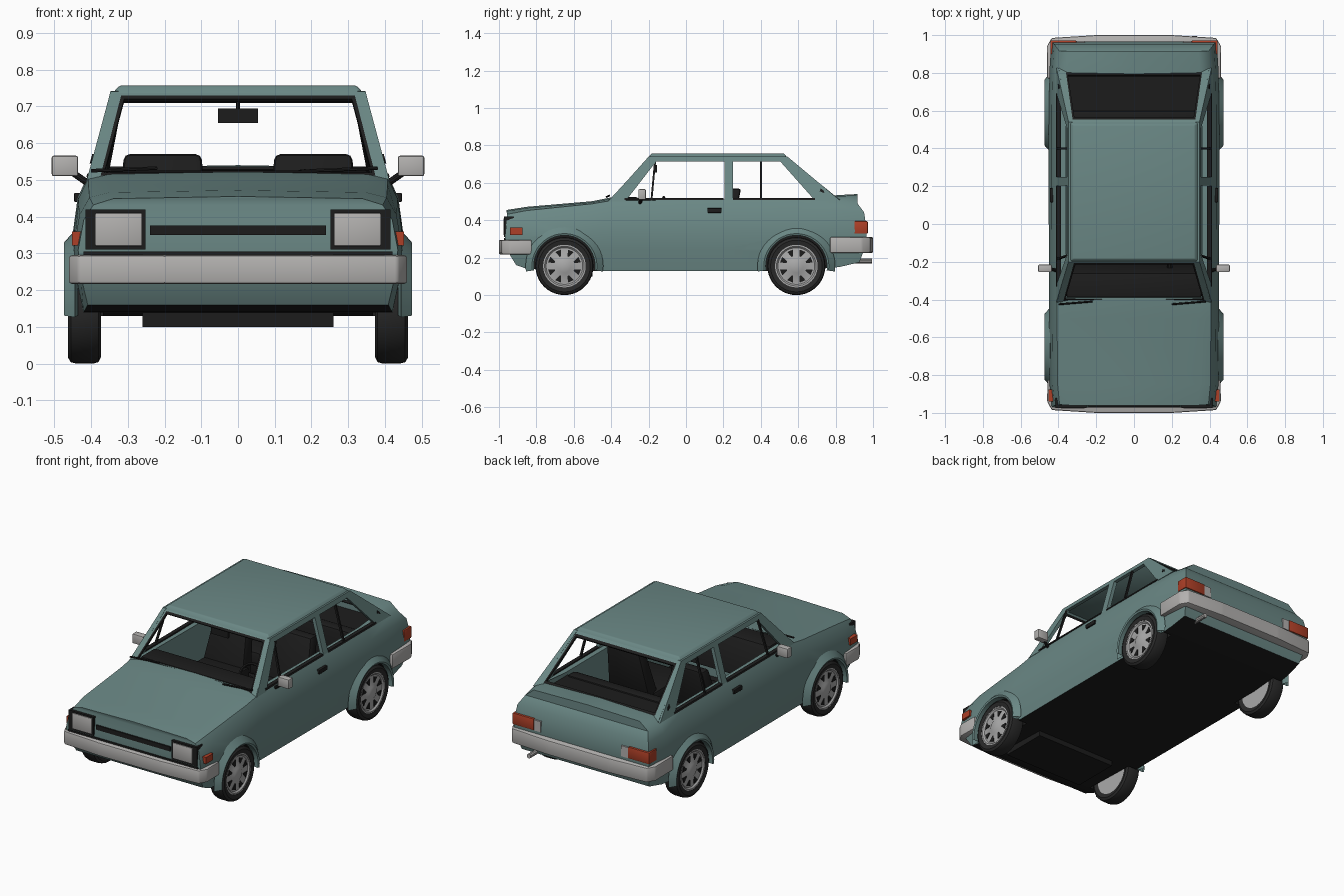
import bpy, bmesh, math
from mathutils import Vector

if "Cube" in bpy.data.objects:
    bpy.data.objects.remove(bpy.data.objects["Cube"])

def material(name, *rgb):
    m = bpy.data.materials.new(name)
    m.diffuse_color = (*rgb, 1)
    m.use_nodes = True
    m.node_tree.nodes["Principled BSDF"].inputs["Base Color"].default_value = m.diffuse_color
    return m

TEAL = material("teal paint", .145, .245, .235)
DARK = material("black trim", .012, .012, .012)
TYRE = material("tyre rubber", .022, .022, .022)
GREY = material("pale grey plastic", .45, .44, .43)
RIM = material("wheel silver", .40, .40, .40)
LAMP = material("red lamp", .42, .05, .02)

def mesh(name, verts, faces, mats, idx=None, bevel=0, thick=0, angle=35):
    """Make an object; mats is one material or a list with idx per face."""
    mats = mats if isinstance(mats, list) else [mats]
    bm = bmesh.new()
    vs = [bm.verts.new(v) for v in verts]
    for i, f in enumerate(faces):
        face = bm.faces.new([vs[k] for k in f])
        face.material_index = idx[i] if idx else 0
    bmesh.ops.remove_doubles(bm, verts=bm.verts, dist=1e-5)
    bmesh.ops.recalc_face_normals(bm, faces=bm.faces)
    if thick:
        bmesh.ops.solidify(bm, geom=bm.faces[:], thickness=thick)
        bmesh.ops.recalc_face_normals(bm, faces=bm.faces)
    if bevel:
        bmesh.ops.bevel(bm, geom=bm.edges[:], offset=bevel, segments=2, profile=.5, affect='EDGES')
    me = bpy.data.meshes.new(name)
    bm.to_mesh(me)
    bm.free()
    for m in mats:
        me.materials.append(m)
    ob = bpy.data.objects.new(name, me)
    bpy.context.collection.objects.link(ob)
    smooth(ob, angle)
    return ob

def smooth(ob, angle):
    bpy.ops.object.select_all(action='DESELECT')
    bpy.context.view_layer.objects.active = ob
    ob.select_set(True)
    bpy.ops.object.shade_smooth_by_angle(angle=math.radians(angle))

def prism(name, a, b, mat, bevel=0):
    """Solid between two matching outlines."""
    n = len(a)
    faces = [list(range(n)), list(range(n, 2 * n))]
    faces += [(i, (i + 1) % n, n + (i + 1) % n, n + i) for i in range(n)]
    return mesh(name, list(a) + list(b), faces, mat, bevel=bevel)

def box(name, x0, x1, y0, y1, z0, z1, mat, bevel=0):
    o = [(x0, y0), (x1, y0), (x1, y1), (x0, y1)]
    return prism(name, [(x, y, z0) for x, y in o], [(x, y, z1) for x, y in o], mat, bevel)

def lathe(name, prof, s, cy, cz, mat, n=40, a0=0, a1=360, closed=True):
    """Spin a (radius, x) profile about a sideways axis."""
    full = a1 - a0 == 360
    rows = n if full else n + 1
    verts = []
    for i in range(rows):
        a = math.radians(a0 + (a1 - a0) * i / n)
        verts += [(s * x, cy + r * math.cos(a), cz + r * math.sin(a)) for r, x in prof]
    m = len(prof)
    faces = []
    for i in range(n):
        j = (i + 1) % rows
        for k in range(m if closed else m - 1):
            l = (k + 1) % m
            faces.append((i * m + k, i * m + l, j * m + l, j * m + k))
    return mesh(name, verts, faces, mat)

def tube(name, p, q, r, mat, n=10):
    p, q = Vector(p), Vector(q)
    d = (q - p).normalized()
    u = d.orthogonal().normalized()
    v = d.cross(u)
    ring = [(u * math.cos(t) + v * math.sin(t)) * r for t in (2 * math.pi * i / n for i in range(n))]
    return prism(name, [p + w for w in ring], [q + w for w in ring], mat)

# Lower body: cross-sections lofted from nose to tail
SIDE = [(0, .94), (.3, .985), (.55, 1), (.85, .965), (1, .905)]
NOSE = [.06, .01, 0, .008, .012, .008, .008]
TAIL = [-.04, -.005, 0, -.015, -.05, -.05, -.05]
# y, bottom z, shoulder z, centre z, half width
STATIONS = [(-.968, .16, .432, .455, .435), (-.85, .14, .452, .472, .447), (-.5, .13, .488, .502, .45),
            (-.40, .13, .505, .522, .45), (.2, .13, .51, .515, .452), (.6, .13, .51, .515, .452),
            (.82, .15, .505, .535, .447), (.967, .175, .49, .54, .438)]
verts, faces = [], []
for i, (y, zb, zs, zc, w) in enumerate(STATIONS):
    off = NOSE if i == 0 else TAIL if i == len(STATIONS) - 1 else [0] * 7
    half = [(w * k, y + off[j], zb + t * (zs - zb)) for j, (t, k) in enumerate(SIDE)]
    half.append((.78 * w, y + off[5], zc - .006))
    verts += half + [(0, y + off[6], zc)] + [(-x, yy, z) for x, yy, z in reversed(half)]
N = 13
for i in range(len(STATIONS) - 1):
    for k in range(N):
        l = (k + 1) % N
        faces.append((i * N + k, i * N + l, i * N + N + l, i * N + N + k))
for b in (0, (len(STATIONS) - 1) * N):
    faces += [(b + k, b + k + 1, b + 11 - k, b + 12 - k) for k in range(5)] + [(b + 5, b + 6, b + 7)]
body = mesh("lower_body", verts, faces, [TEAL, DARK])

# Cut the cabin and the wheel arches out of the body
WHEELS = [(-.65, "front"), (.59, "rear")]
cutters = [box("cabin_cutter", -.36, .36, -.39, .79, .17, .8, TEAL)]
for y, _ in WHEELS:
    for s in (1, -1):
        cutters.append(tube("arch_cutter", (s * .367, y, .155), (s * .6, y, .155), .167, DARK, 40))
for c in cutters:
    mod = body.modifiers.new("cut", 'BOOLEAN')
    mod.operation, mod.solver, mod.object = 'DIFFERENCE', 'EXACT', c
    mod.material_mode = 'TRANSFER'
    bpy.context.view_layer.objects.active = body
    bpy.ops.object.modifier_apply(modifier=mod.name)
    bpy.data.objects.remove(c)
slot = [m.name for m in body.data.materials].index(DARK.name)
for p in body.data.polygons:                       # underside is black
    if p.normal.z < -.9 and p.center.z < .2:
        p.material_index = slot
smooth(body, 35)

# Roof
def outline(x, y0, y1, z):
    return [(-x, y0, z), (x, y0, z), (x, y1, z), (-x, y1, z)]
prism("roof", outline(.347, -.205, .545, .73), outline(.322, -.185, .525, .757), TEAL, bevel=.006)

# Windscreen and rear window frames with black seals
def window_frame(name, rings, y0, slope):
    v, f, idx = [], [], []
    z0 = rings[0][1]
    for xb, zb, xt, zt in rings:
        yb, yt = y0 + (zb - z0) * slope, y0 + (zt - z0) * slope
        v += [(-xb, yb, zb), (xb, yb, zb), (xt, yt, zt), (-xt, yt, zt)]
    for r in range(len(rings) - 1):
        for k in range(4):
            l = (k + 1) % 4
            f.append((r * 4 + k, r * 4 + l, r * 4 + 4 + l, r * 4 + 4 + k))
            idx.append(r)
    mesh(name, v, f, [TEAL, DARK], idx, thick=.012)
window_frame("windscreen_frame", [(.407, .503, .347, .742), (.374, .512, .318, .73), (.364, .52, .31, .72)], -.415, .92)
window_frame("rear_window_frame", [(.398, .508, .347, .742), (.36, .527, .325, .728), (.35, .537, .315, .718)], .825, -1.24)

# Side pillars lie on the leaning side plane
def side_x(z):
    return .409 - .062 * (z - .51) / .23
def pillar(name, pts, mat, depth=.022, lift=0):
    for s in (1, -1):
        prism(name, [(s * (side_x(z) + lift), y, z) for y, z in pts],
              [(s * (side_x(z) - depth), y, z) for y, z in pts], mat)
pillar("windscreen_pillar", [(-.415, .5), (-.2, .74), (-.155, .72), (-.325, .5)], TEAL)
pillar("roof_rail", [(-.2, .742), (.535, .742), (.51, .715), (-.16, .715)], TEAL)
pillar("door_pillar", [(.205, .5), (.205, .73), (.25, .73), (.25, .5)], TEAL)
pillar("rear_pillar", [(.49, .73), (.54, .742), (.825, .505), (.69, .505)], TEAL)
pillar("vent_window_bar", [(-.19, .505), (-.17, .72), (-.16, .72), (-.18, .505)], DARK, .012)
pillar("rear_side_window_bar", [(.395, .505), (.395, .72), (.405, .72), (.405, .505)], DARK, .012)
pillar("door_window_seal", [(-.33, .508), (-.33, .518), (.2, .518), (.2, .508)], DARK, .02, .003)
pillar("rear_side_window_seal", [(.25, .508), (.25, .518), (.69, .518), (.69, .508)], DARK, .02, .003)
pillar("pillar_vent", [(.715, .555), (.72, .57), (.735, .56), (.74, .545)], DARK, .01, .004)

# Bumpers wrap round the corners
def bumper(name, pts, z0, z1):
    full = pts + [(-x, y) for x, y in reversed(pts)]
    prism(name, [(x, y, z0) for x, y in full], [(x, y, z1) for x, y in full], GREY, bevel=.008)
bumper("front_bumper", [(.458, -.825), (.46, -.94), (.435, -.985), (.2, -1)], .217, .295)
bumper("rear_bumper", [(.46, .77), (.462, .94), (.435, .985), (.2, 1)], .225, .31)
box("front_bumper_gap", -.42, .42, -.972, -.93, .294, .305, DARK)

# Grille, engine tray, exhaust, number plate panel
box("grille_slot", -.24, .24, -.97, -.93, .35, .376, DARK)
box("engine_tray", -.26, .26, -.78, -.5, .10, .16, DARK)
tube("exhaust_pipe", (.32, .8, .182), (.32, .995, .182), .013, GREY)

for s in (1, -1):
    def sbox(name, x0, x1, *rest):
        return box(name, min(s * x0, s * x1), max(s * x0, s * x1), *rest)
    # Lamps
    sbox("headlamp_surround", .252, .415, -.973, -.92, .31, .42, DARK)
    sbox("headlamp", .262, .388, -.977, -.93, .32, .41, GREY, .003)
    sbox("side_indicator", .42, .452, -.94, -.875, .322, .36, LAMP)
    sbox("tail_lamp", .305, .442, .9, .972, .328, .395, LAMP, .004)
    sbox("reversing_lamp", .26, .305, .9, .97, .328, .39, GREY)
    # Door mirror, handle
    sbox("door_mirror", .435, .507, -.255, -.215, .51, .566, GREY, .006)
    tube("mirror_arm", (s * .4, -.25, .485), (s * .45, -.235, .52), .009, DARK)
    sbox("door_handle", .42, .446, .115, .19, .44, .465, DARK, .003)
    # Wiper
    tube("wiper", (s * .3 - .1, -.425, .525), (s * .3 + .08, -.46 + .05, .532), .005, DARK, 6)
    # Front seats
    sbox("seat_cushion", .06, .34, -.12, .2, .2, .32, DARK, .02)
    prism("seat_back", [(s * x, y, .27) for x, y in ((.07, .14), (.34, .14), (.34, .23), (.07, .23))],
          [(s * x, y, .57) for x, y in ((.1, .23), (.31, .23), (.31, .295), (.1, .295))], DARK, .015)
    # Wheels
    for y, end in WHEELS:
        lathe(end + "_tyre", [(.114, .38), (.138, .373), (.151, .38), (.155, .395), (.155, .44),
                              (.151, .455), (.138, .463), (.114, .458)], s, y, .155, TYRE)
        lathe(end + "_rim", [(0, .38), (.115, .38), (.117, .457), (.106, .457), (.098, .449),
                             (.045, .452), (.035, .458), (0, .459)], s, y, .155, RIM, closed=False)
        for i in range(8):
            a = math.radians(i * 45 + 22.5)
            pts = [(r, a + d / r) for r, d in ((.055, -.004), (.09, -.017), (.09, .017), (.055, .004))]
            prism(end + "_rim_slot", *[[(s * x, y + r * math.cos(t), .155 + r * math.sin(t)) for r, t in pts]
                                       for x in (.445, .4535)], DARK)
        lathe(end + "_arch_flare", [(.164, .435), (.164, .47), (.174, .474), (.208, .444)],
              s, y, .155, TEAL, 24, -8, 188)

# Cabin fittings
box("cabin_floor", -.358, .358, -.388, .788, .165, .18, DARK)
prism("dashboard", outline(.358, -.39, -.2, .33), outline(.358, -.39, -.26, .525), DARK, bevel=.01)
box("rear_seat", -.35, .35, .36, .58, .18, .32, DARK, .02)
box("rear_seat_back", -.35, .35, .53, .6, .25, .5, DARK, .015)
box("parcel_shelf", -.358, .358, .58, .789, .47, .49, DARK)
box("rear_view_mirror", -.054, .054, -.17, -.155, .655, .695, DARK)
tube("rear_view_mirror_stem", (0, -.165, .69), (0, -.175, .735), .005, DARK, 6)
bpy.ops.mesh.primitive_torus_add(location=(.19, -.15, .455), rotation=(math.radians(65), 0, 0),
                                 major_radius=.075, minor_radius=.008, major_segments=24, minor_segments=6)
wheel = bpy.context.object
wheel.name = "steering_wheel"
wheel.data.materials.append(DARK)
tube("steering_column", (.19, -.15, .455), (.19, -.25, .42), .015, DARK)
